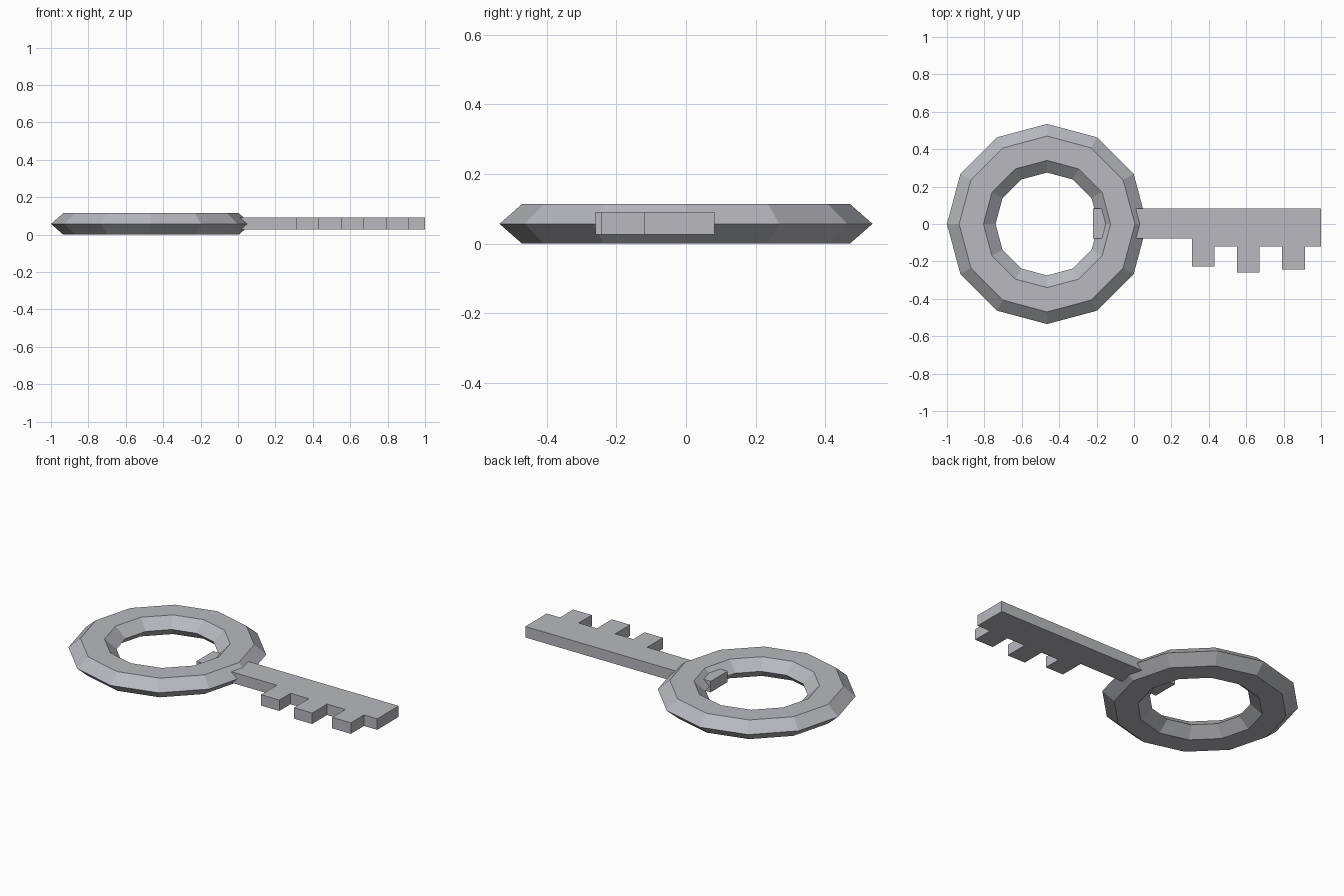
import bpy
import bmesh

cube = bpy.data.objects.get("Cube")
if cube:
    bpy.data.objects.remove(cube, do_unlink=True)

# One plain metal colour
COLOUR = (0.48, 0.485, 0.52, 1.0)
metal = bpy.data.materials.new("grey metal")
metal.use_nodes = True
metal.diffuse_color = COLOUR
for node in metal.node_tree.nodes:
    if node.type == "BSDF_PRINCIPLED":
        node.inputs["Base Color"].default_value = COLOUR

MID_Z = 0.057

# Handle ring: faceted, with a flattened six-sided section
bpy.ops.mesh.primitive_torus_add(
    major_segments=12, minor_segments=6,
    major_radius=0.405, minor_radius=0.13,
    location=(-0.465, 0, MID_Z))
ring = bpy.context.object
ring.name = "handle_ring"
ring.scale.z = MID_Z / (0.13 * 0.866)
bpy.ops.object.transform_apply(location=False, rotation=False, scale=True)
ring.data.materials.append(metal)

# Shaft and teeth: one flat outline, extruded upwards
START, END, BACK, FRONT, STEP = -0.22, 1.0, 0.082, -0.078, -0.12
teeth = [(0.31, 0.43, -0.226), (0.55, 0.67, -0.26), (0.79, 0.913, -0.243)]

outline = [(START, BACK), (START, FRONT), (teeth[0][0], FRONT)]
for i, (left, right, tip) in enumerate(teeth):
    if i:
        outline.append((left, STEP))
    outline += [(left, tip), (right, tip), (right, STEP)]
outline += [(END, STEP), (END, BACK)]

BOTTOM, TOP = 0.026, 0.091
bm = bmesh.new()
base = bm.faces.new([bm.verts.new((x, y, BOTTOM)) for x, y in outline])
grown = bmesh.ops.extrude_face_region(bm, geom=[base], use_keep_orig=True)
top_verts = [v for v in grown["geom"] if isinstance(v, bmesh.types.BMVert)]
bmesh.ops.translate(bm, verts=top_verts, vec=(0, 0, TOP - BOTTOM))
bmesh.ops.recalc_face_normals(bm, faces=bm.faces)

mesh = bpy.data.meshes.new("shaft_and_teeth")
bm.to_mesh(mesh)
bm.free()
mesh.materials.append(metal)
shaft = bpy.data.objects.new("shaft_and_teeth", mesh)
bpy.context.collection.objects.link(shaft)
